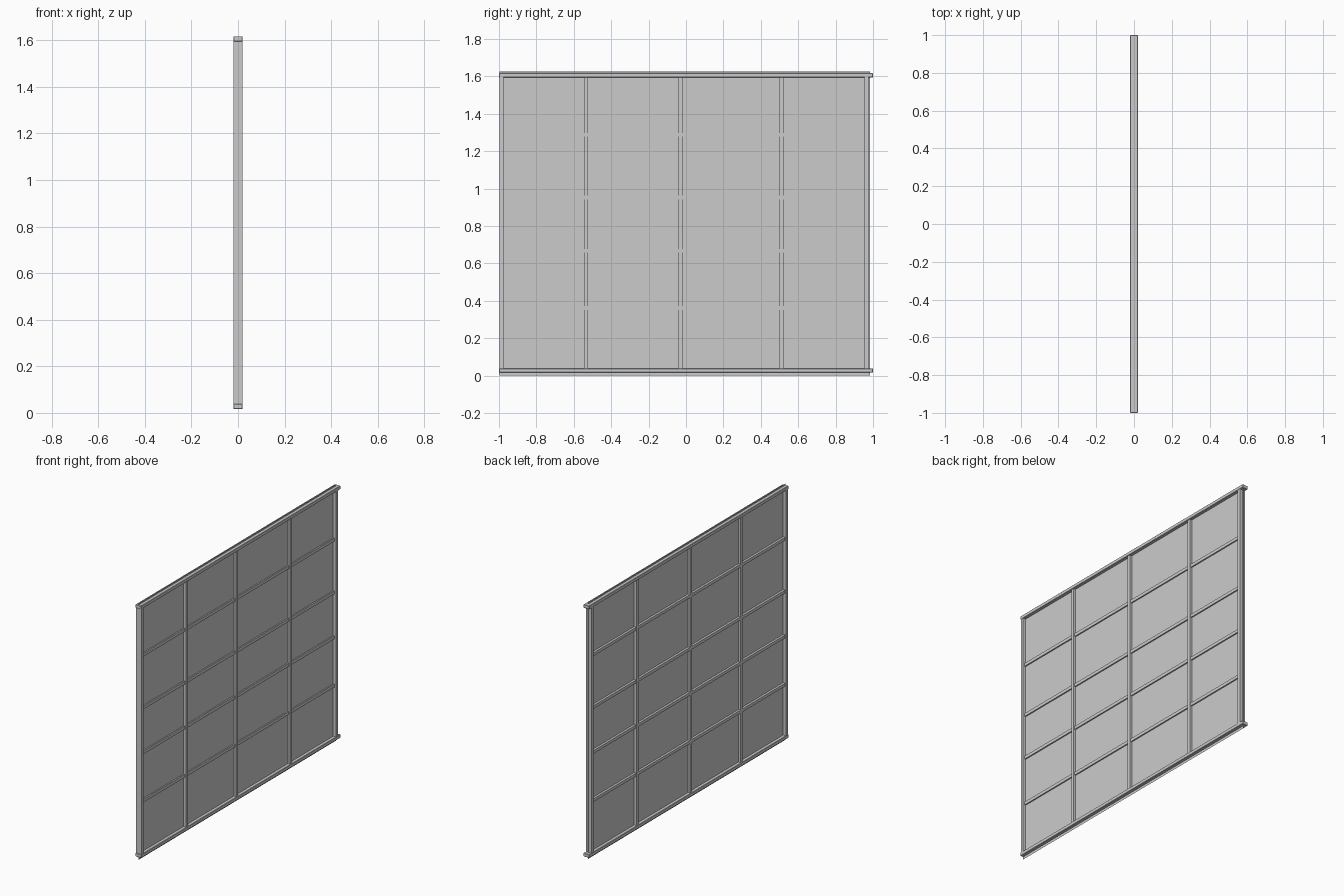
import bpy

if "Cube" in bpy.data.objects:
    bpy.data.objects.remove(bpy.data.objects["Cube"])


def box(name, x, y, z, bevel=0.0):
    """Axis-aligned box from (min, max) ranges."""
    bpy.ops.mesh.primitive_cube_add(size=1, location=[sum(r) / 2 for r in (x, y, z)])
    ob = bpy.context.object
    ob.name = name
    ob.scale = [r[1] - r[0] for r in (x, y, z)]
    bpy.ops.object.transform_apply(location=False, rotation=False, scale=True)
    if bevel:
        mod = ob.modifiers.new("edge", 'BEVEL')
        mod.width = bevel
        mod.segments = 1
    return ob


# thin glass sheet, slightly larger than the frame opening
mesh = bpy.data.meshes.new("glass_pane")
y0, y1, z0, z1 = -0.998, 0.985, 0.0, 1.626
mesh.from_pydata([(0, y0, z0), (0, y1, z0), (0, y1, z1), (0, y0, z1)], [], [(0, 1, 2, 3)])
pane = bpy.data.objects.new("glass_pane", mesh)
bpy.context.collection.objects.link(pane)

# top and bottom rails
box("bottom_rail", (-0.02, 0.02), (-1, 1), (0.017, 0.039), 0.002)
box("top_rail", (-0.02, 0.02), (-1, 1), (1.595, 1.617), 0.002)

# side posts
box("left_post", (-0.019, 0.019), (-0.996, -0.975), (0.037, 1.597))
box("right_post", (-0.019, 0.019), (0.955, 0.976), (0.037, 1.597))

# vertical glazing bars
for i, y in enumerate((-0.535, -0.03, 0.51)):
    box(f"vertical_bar_{i + 1}", (-0.015, 0.015), (y - 0.01, y + 0.01), (0.037, 1.597))

# horizontal glazing bars, shallower on the +x side
for i, z in enumerate((0.362, 0.668, 0.953, 1.288)):
    box(f"horizontal_bar_{i + 1}", (-0.014, 0.008), (-0.976, 0.956), (z - 0.01, z + 0.01))
